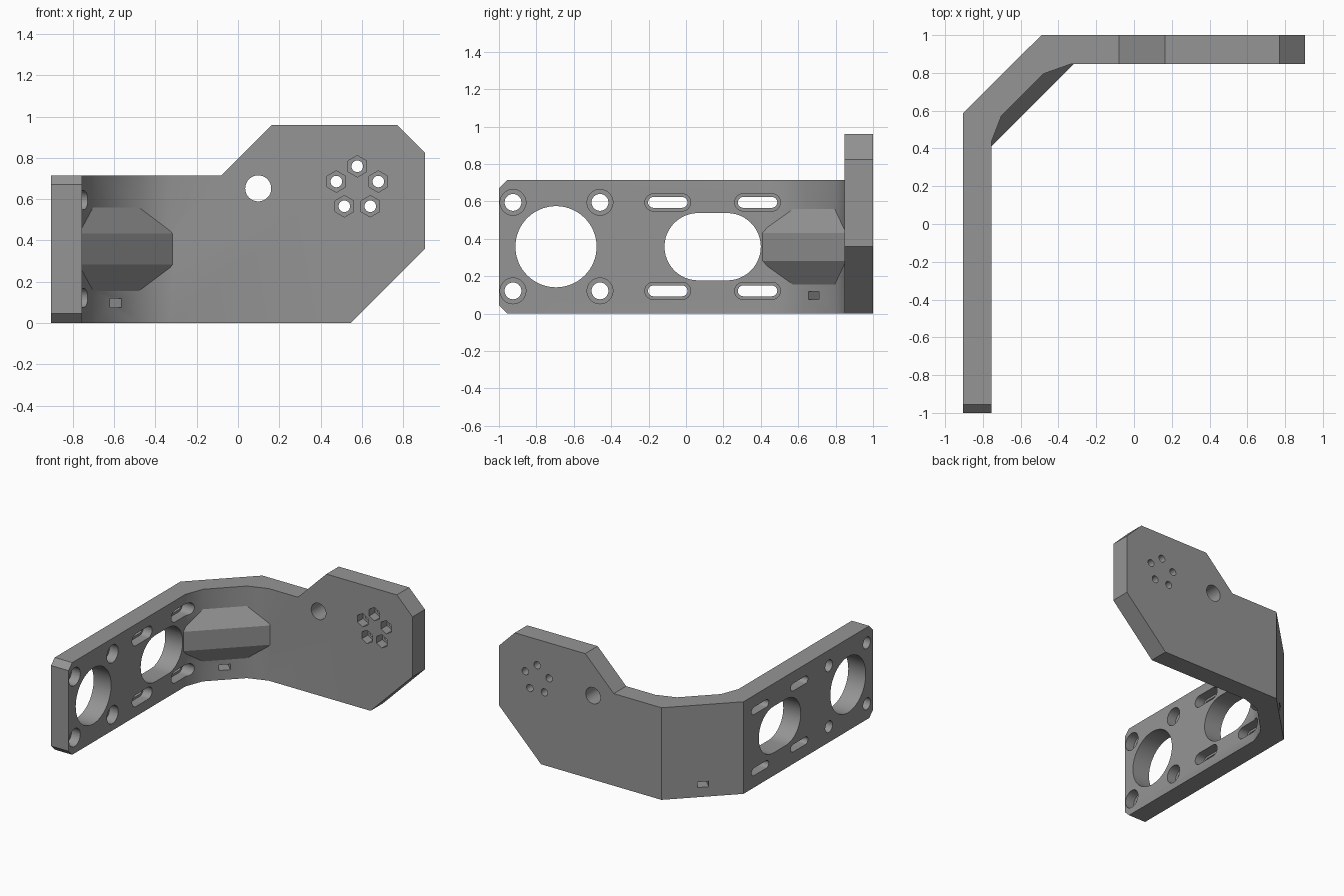
import bpy, bmesh, math
from mathutils import Vector

if "Cube" in bpy.data.objects:
    bpy.data.objects.remove(bpy.data.objects["Cube"])

X, Y, Z = Vector((1, 0, 0)), Vector((0, 1, 0)), Vector((0, 0, 1))
ALONG = Vector((1, 1, 0)).normalized()    # along the angled corner wall
OUT = Vector((-1, 1, 0)).normalized()     # outward through the corner wall


def prism(name, pts, u, v, w, start, end):
    """Extrude a 2D outline lying in axes u, v along w."""
    bm = bmesh.new()
    verts = [bm.verts.new(u * a + v * b + w * start) for a, b in pts]
    face = bm.faces.new(verts)
    new = bmesh.ops.extrude_face_region(bm, geom=[face])["geom"]
    bmesh.ops.translate(bm, vec=w * (end - start),
                        verts=[g for g in new if isinstance(g, bmesh.types.BMVert)])
    bmesh.ops.recalc_face_normals(bm, faces=bm.faces)
    mesh = bpy.data.meshes.new(name)
    bm.to_mesh(mesh)
    bm.free()
    obj = bpy.data.objects.new(name, mesh)
    bpy.context.collection.objects.link(obj)
    return obj


def combine(target, tool, operation):
    mod = target.modifiers.new("combine", "BOOLEAN")
    mod.operation, mod.object, mod.solver = operation, tool, "EXACT"
    bpy.context.view_layer.objects.active = target
    bpy.ops.object.modifier_apply(modifier=mod.name)
    bpy.data.objects.remove(tool, do_unlink=True)


def slot(cx, cy, r, half=0.0, n=24):
    """Round-ended slot outline; a circle when half is 0."""
    pts = []
    for side, first in ((1, -math.pi / 2), (-1, math.pi / 2)):
        steps = n + 1 if half else n
        for i in range(steps):
            a = first + math.pi * i / n
            pts.append((cx + side * half + r * math.cos(a), cy + r * math.sin(a)))
    return pts


def hexagon(cx, cy, r):
    return [(cx + r * math.sin(i * math.pi / 3), cy + r * math.cos(i * math.pi / 3))
            for i in range(6)]


# Bent plate: plan outline trimmed by its front and side silhouettes
plan = [(-0.905, -1.1), (-0.905, 0.587), (-0.49, 1.0), (1.1, 1.0), (1.1, 0.848),
        (-0.33, 0.848), (-0.48, 0.795), (-0.702, 0.573), (-0.755, 0.435), (-0.755, -1.1)]
bracket = prism("bracket", plan, X, Y, Z, -0.1, 1.1)
front = [(-1.1, 0), (0.545, 0), (0.905, 0.36), (0.905, 0.825), (0.77, 0.96),
         (0.165, 0.96), (-0.08, 0.715), (-1.1, 0.715)]
combine(bracket, prism("front_trim", front, X, Z, Y, -1.3, 1.3), "INTERSECT")
side = [(-1, 0.045), (-0.955, 0), (-0.9, -0.2), (1.2, -0.2), (1.2, 1.2), (-0.47, 1.2), (-1, 0.67)]
combine(bracket, prism("side_trim", side, Y, Z, X, -1.2, 1.2), "INTERSECT")

# Reinforcing boss inside the corner
boss_plan = [(-0.775, 0.39), (-0.297, 0.868), (-0.297, 0.92), (-0.47, 0.92),
             (-0.83, 0.56), (-0.83, 0.39)]
boss = prism("corner_boss", boss_plan, X, Y, Z, 0, 0.7)
section = [(0.8238, 0.2825), (0.9016, 0.155), (1.1, 0.155),
           (1.1, 0.56), (0.9016, 0.56), (0.8238, 0.4325)]
combine(boss, prism("boss_section", section, OUT, Z, ALONG, -1, 1), "INTERSECT")
combine(bracket, boss, "UNION")


def cut_side(pts, start=-1.0):
    combine(bracket, prism("side_cutter", pts, Y, Z, X, start, -0.6), "DIFFERENCE")


def cut_back(pts, end=1.1):
    combine(bracket, prism("back_cutter", pts, X, Z, Y, 0.7, end), "DIFFERENCE")


# Large openings in the side plate
cut_side(slot(-0.695, 0.358, 0.217, n=32))
cut_side(slot(0.1425, 0.358, 0.18, 0.0775))

# Counterbored screw holes and adjustment slots
for z in (0.122, 0.595):
    for y in (-0.925, -0.46):
        cut_side(slot(y, z, 0.069), -0.83)
        cut_side(slot(y, z, 0.045))
    for y in (-0.0975, 0.3825):
        cut_side(slot(y, z, 0.046, 0.0765, 12), -0.83)
        cut_side(slot(y, z, 0.029, 0.0765, 12))

# Cable hole and ring of hex nut pockets in the back plate
cut_back(slot(0.098, 0.652, 0.063))
for i in range(5):
    a = math.pi / 2 + i * math.tau / 5
    cx, cz = 0.578 + 0.107 * math.cos(a), 0.652 + 0.107 * math.sin(a)
    cut_back(hexagon(cx, cz, 0.052), 0.92)
    cut_back(slot(cx, cz, 0.028, n=12))

# Small rectangular slot through the corner wall
tie = [(0.024, 0.075), (0.104, 0.075), (0.104, 0.118), (0.024, 0.118)]
combine(bracket, prism("tie_cutter", tie, ALONG, Z, OUT, 0.7, 1.3), "DIFFERENCE")

# Material and shading
grey = bpy.data.materials.new("grey")
grey.diffuse_color = (0.3, 0.3, 0.3, 1)
grey.use_nodes = True
grey.node_tree.nodes["Principled BSDF"].inputs["Base Color"].default_value = grey.diffuse_color
bracket.data.materials.clear()
bracket.data.materials.append(grey)
for poly in bracket.data.polygons:
    poly.material_index = 0
bpy.ops.object.select_all(action="DESELECT")
bracket.select_set(True)
bpy.context.view_layer.objects.active = bracket
bpy.ops.object.shade_smooth_by_angle(angle=math.radians(30))
